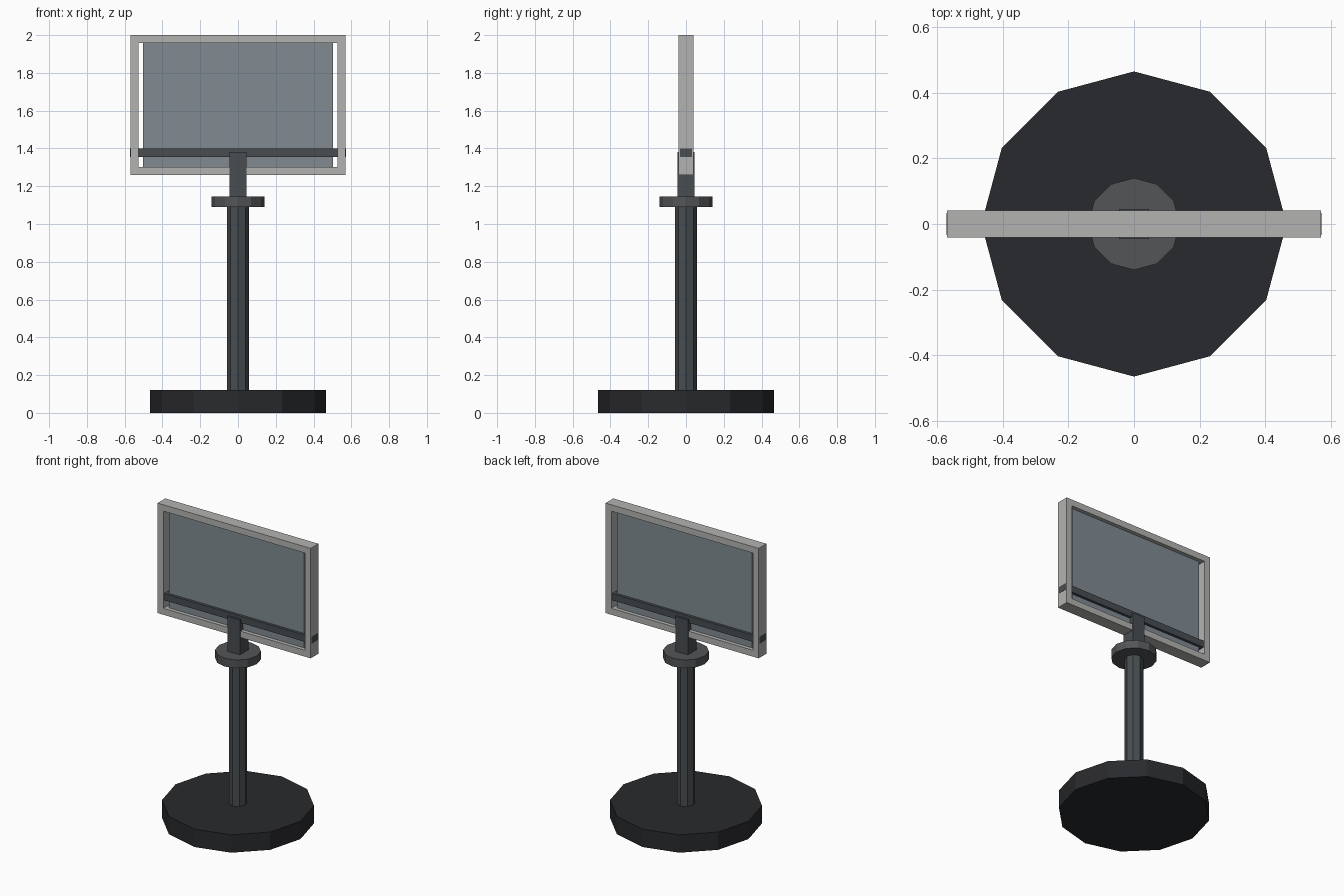
import bpy, bmesh
from math import pi

if "Cube" in bpy.data.objects:
    bpy.data.objects.remove(bpy.data.objects["Cube"])


def material(name, rgb):
    m = bpy.data.materials.new(name)
    m.diffuse_color = (*rgb, 1)
    m.use_nodes = True
    m.node_tree.nodes["Principled BSDF"].inputs["Base Color"].default_value = m.diffuse_color
    return m


DARK = material("dark_base", (0.022, 0.023, 0.026))
STEEL = material("steel", (0.065, 0.075, 0.082))
COLLAR = material("collar_grey", (0.085, 0.09, 0.095))
FRAME = material("frame_grey", (0.45, 0.45, 0.44))
GLASS = material("panel_grey", (0.22, 0.26, 0.29))


def add(name, bm, mat):
    bmesh.ops.recalc_face_normals(bm, faces=bm.faces)
    me = bpy.data.meshes.new(name)
    bm.to_mesh(me)
    bm.free()
    me.materials.append(mat)
    ob = bpy.data.objects.new(name, me)
    bpy.context.collection.objects.link(ob)
    return ob


def disc(name, sides, r, z0, z1, mat):
    bm = bmesh.new()
    bmesh.ops.create_cone(bm, cap_ends=True, segments=sides,
                          radius1=r, radius2=r, depth=z1 - z0)
    bmesh.ops.translate(bm, verts=bm.verts, vec=(0, 0, (z0 + z1) / 2))
    return add(name, bm, mat)


def box(name, hx, hy, z0, z1, mat):
    bm = bmesh.new()
    bmesh.ops.create_cube(bm, size=2)
    bmesh.ops.scale(bm, verts=bm.verts, vec=(hx, hy, (z1 - z0) / 2))
    bmesh.ops.translate(bm, verts=bm.verts, vec=(0, 0, (z0 + z1) / 2))
    return add(name, bm, mat)


# Stand
disc("base", 12, 0.465, 0, 0.12, DARK)
disc("pole", 8, 0.057, 0.12, 1.09, STEEL)
disc("collar", 12, 0.14, 1.09, 1.145, COLLAR)
box("neck", 0.046, 0.046, 1.145, 1.38, STEEL)

# Cross bar runs through the frame, its ends just showing at the sides
box("cross_bar", 0.571, 0.033, 1.355, 1.4, STEEL)

# Panel
box("panel", 0.503, 0.015, 1.295, 1.965, GLASS)

# Frame: rectangular ring extruded through its depth
bm = bmesh.new()
rings = []
for y in (-0.041, 0.041):
    for hx, z0, z1 in ((0.57, 1.26, 2.0), (0.527, 1.303, 1.957)):
        rings.append([bm.verts.new(p) for p in
                      ((-hx, y, z0), (hx, y, z0), (hx, y, z1), (-hx, y, z1))])
for a, b in ((0, 1), (2, 3), (0, 2), (1, 3)):
    for i in range(4):
        j = (i + 1) % 4
        bm.faces.new((rings[a][i], rings[a][j], rings[b][j], rings[b][i]))
add("frame", bm, FRAME)
